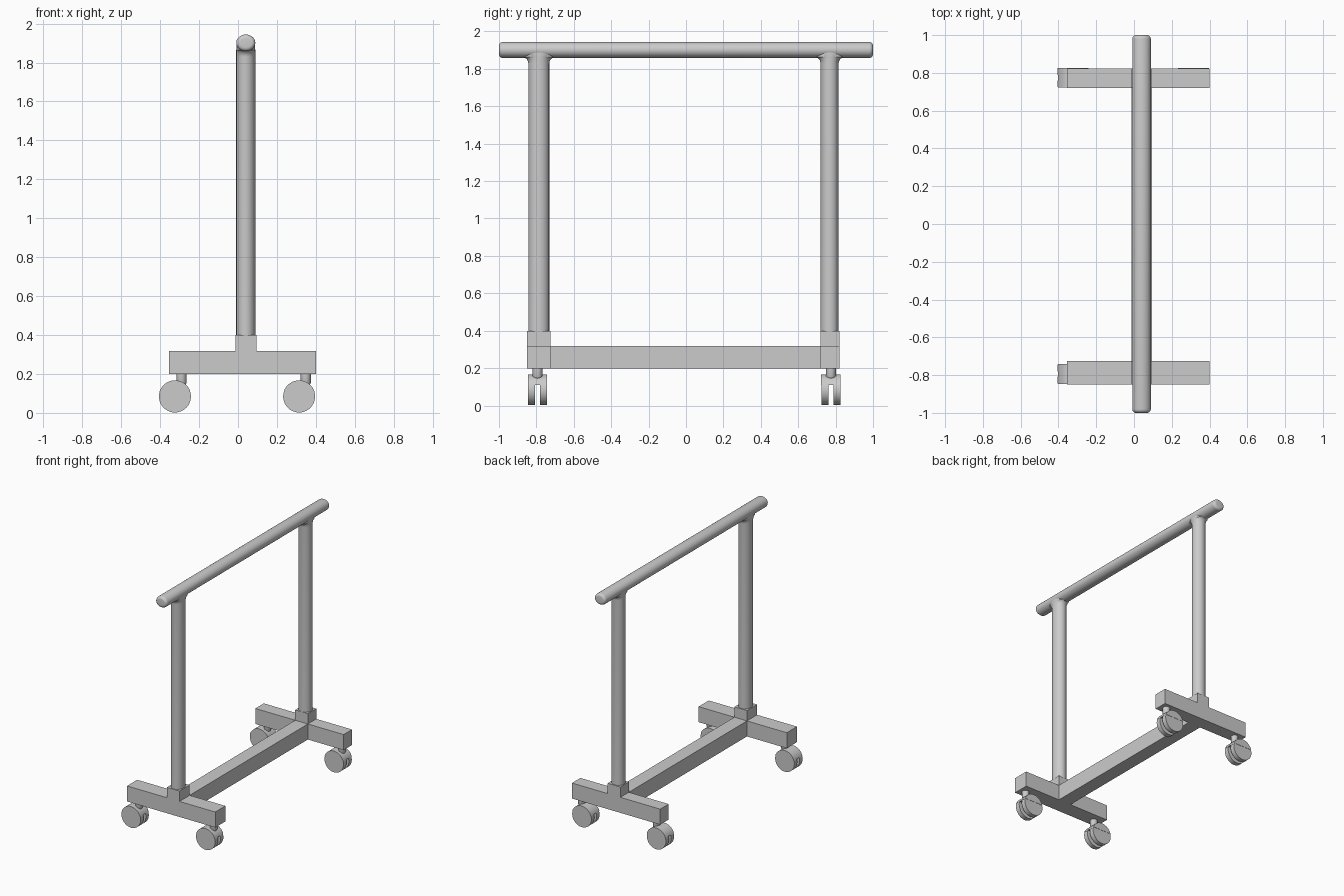
import bpy, bmesh, math
from mathutils import Vector

if "Cube" in bpy.data.objects:
    bpy.data.objects.remove(bpy.data.objects["Cube"])

CX = 0.04  # frame centre line in x


def finish(name, bm, smooth=False):
    bmesh.ops.recalc_face_normals(bm, faces=bm.faces)
    me = bpy.data.meshes.new(name)
    bm.to_mesh(me)
    bm.free()
    ob = bpy.data.objects.new(name, me)
    bpy.context.collection.objects.link(ob)
    if smooth:
        bpy.ops.object.select_all(action='DESELECT')
        ob.select_set(True)
        bpy.context.view_layer.objects.active = ob
        bpy.ops.object.shade_smooth_by_angle(angle=math.radians(40))
    return ob


def extrude_y(name, profile, y0, y1, smooth=False):
    """Extrude an (x, z) outline along y."""
    bm = bmesh.new()
    a = [bm.verts.new((x, y0, z)) for x, z in profile]
    b = [bm.verts.new((x, y1, z)) for x, z in profile]
    n = len(a)
    for i in range(n):
        bm.faces.new((a[i], a[(i + 1) % n], b[(i + 1) % n], b[i]))
    bm.faces.new(a)
    bm.faces.new(b)
    return finish(name, bm, smooth)


def loft(name, sections, u, v, segs=40):
    """Skin ellipses given as (centre, radius along u, radius along v)."""
    bm = bmesh.new()
    u, v = Vector(u), Vector(v)
    rings = []
    for c, ru, rv in sections:
        rings.append([bm.verts.new(Vector(c) + u * ru * math.cos(t) + v * rv * math.sin(t))
                      for t in (2 * math.pi * i / segs for i in range(segs))])
    for r, s in zip(rings, rings[1:]):
        for i in range(segs):
            j = (i + 1) % segs
            bm.faces.new((r[i], r[j], s[j], s[i]))
    bm.faces.new(rings[0])
    bm.faces.new(rings[-1])
    return finish(name, bm, True)


def arc(cx, cz, r, a0, a1, n):
    return [(cx + r * math.cos(a0 + (a1 - a0) * i / n),
             cz + r * math.sin(a0 + (a1 - a0) * i / n)) for i in range(n + 1)]


# Top rail with rounded ends
rail, e = [], 0.02
angles = [math.pi / 2 * i / 5 for i in range(6)]
for t in angles:
    k = e * (1 - math.sin(t))
    rail.append(((CX, -1 + e * (1 - math.cos(t)), 1.902), 0.049 - k, 0.043 - k))
rail = [((CX, -1 + e * (1 - math.cos(t)), 1.902),
         0.049 - e * (1 - math.sin(t)), 0.043 - e * (1 - math.sin(t))) for t in angles]
rail += [((c[0], -c[1], c[2]), a, b) for c, a, b in reversed(rail)]
loft("top_rail", rail, (1, 0, 0), (0, 0, 1))


# Posts flaring into the rail
def post(name, y, ry):
    f, zt = 0.035, 1.865
    secs = [((CX, y, 0.39), 0.049, ry), ((CX, y, zt - f), 0.049, ry)]
    for i in range(1, 7):
        t = math.pi / 2 * i / 6
        secs.append(((CX, y, zt - f + f * math.sin(t)), 0.049, ry + f * (1 - math.cos(t))))
    secs.append(((CX, y, 1.9), 0.046, ry + f))
    loft(name, secs, (1, 0, 0), (0, 1, 0))


post("front_post", -0.787, 0.056)
post("back_post", 0.768, 0.048)

# Feet with raised post sockets
foot = [(-0.355, 0.2), (0.4, 0.2), (0.4, 0.32), (0.094, 0.32),
        (0.094, 0.4), (-0.014, 0.4), (-0.014, 0.32), (-0.355, 0.32)]
extrude_y("front_foot", foot, -0.849, -0.725)
extrude_y("back_foot", foot, 0.719, 0.822)

# Lower beam between the feet
extrude_y("lower_beam", [(-0.014, 0.2), (0.094, 0.2), (0.094, 0.32), (-0.014, 0.32)],
          -0.725, 0.719)


# Twin-wheel casters: two discs, hood over them, swivel stem
def caster(name, x, y):
    r, cz = 0.083, 0.085
    disc = arc(x, cz, r - 0.001, 0, 2 * math.pi, 40)[:-1]
    for side, s in (("near", -1), ("far", 1)):
        extrude_y(f"{name}_wheel_{side}", disc, y + s * 0.014, y + s * 0.050, True)
    a = math.asin((0.11 - cz) / r)
    extrude_y(name + "_hood", arc(x, cz, r, a, math.pi - a, 20), y - 0.052, y + 0.052, True)
    sx = x + 0.034
    loft(name + "_stem", [((sx, y, 0.14), 0.012, 0.012), ((sx, y, 0.147), 0.022, 0.022),
                          ((sx, y, 0.156), 0.026, 0.026), ((sx, y, 0.205), 0.026, 0.026)],
         (1, 0, 0), (0, 1, 0), 24)


for end, y in (("front", -0.794), ("back", 0.775)):
    for side, x in (("left", -0.324), ("right", 0.314)):
        caster(f"{end}_{side}_caster", x, y)

# Settle everything on the ground
for ob in bpy.data.objects:
    ob.location.z -= 0.001
